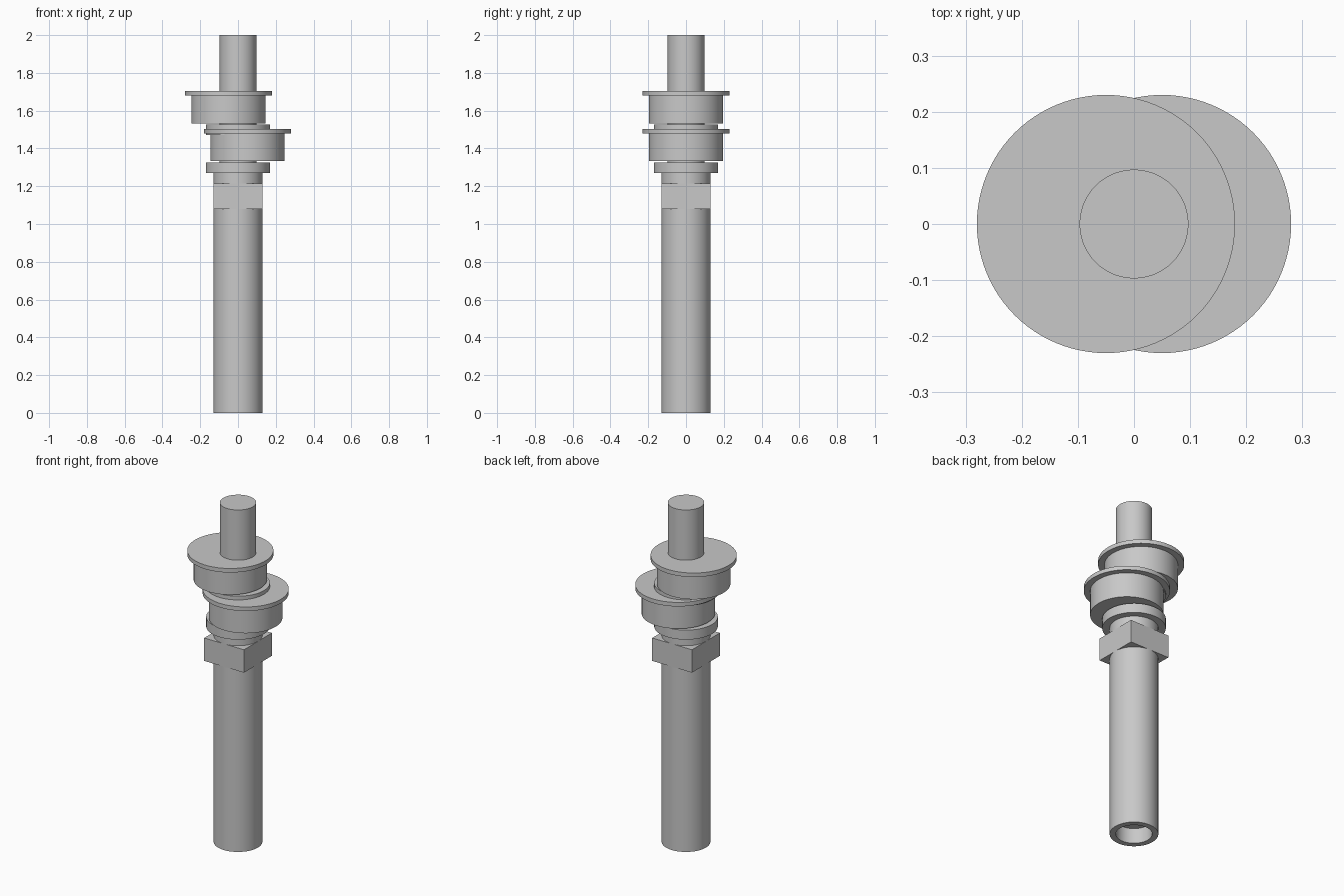
import bpy
import bmesh
import math

cube = bpy.data.objects.get("Cube")
if cube:
    bpy.data.objects.remove(cube, do_unlink=True)

# Single plain metal colour
metal = bpy.data.materials.new("grey_metal")
metal.use_nodes = True
GREY = (0.58, 0.58, 0.58, 1)
metal.diffuse_color = GREY
metal.node_tree.nodes["Principled BSDF"].inputs["Base Color"].default_value = GREY


def finish(name, bm, x=0.0):
    """Turn a bmesh into a shaded, coloured object."""
    bmesh.ops.recalc_face_normals(bm, faces=bm.faces)
    mesh = bpy.data.meshes.new(name)
    bm.to_mesh(mesh)
    bm.free()
    mesh.shade_smooth()
    mesh.set_sharp_from_angle(angle=math.radians(30))
    mesh.materials.append(metal)
    obj = bpy.data.objects.new(name, mesh)
    obj.location.x = x
    bpy.context.collection.objects.link(obj)
    return obj


def lathe(name, profile, x=0.0, closed=False, steps=96):
    """Spin a (radius, height) profile about a vertical axis at x."""
    bm = bmesh.new()
    verts = [bm.verts.new((r, 0, z)) for r, z in profile]
    pairs = list(zip(verts, verts[1:]))
    if closed:
        pairs.append((verts[-1], verts[0]))
    edges = [bm.edges.new(p) for p in pairs]
    bmesh.ops.spin(bm, geom=verts + edges, cent=(0, 0, 0), axis=(0, 0, 1),
                   angle=math.tau, steps=steps, use_merge=False)
    bmesh.ops.remove_doubles(bm, verts=bm.verts, dist=0.0001)
    return finish(name, bm, x)


def disc(name, radius, low, high):
    return lathe(name, [(0, low), (radius, low), (radius, high), (0, high)])


SHAFT, SLEEVE, COLLAR = 0.097, 0.13, 0.17
ECCENTRIC, FLANGE, OFFSET = 0.196, 0.23, 0.05

# Central shaft, recessed inside the open lower end of the sleeve
disc("central_shaft", SHAFT, 0.09, 2.0)
lathe("outer_sleeve", [(SHAFT, 0), (SLEEVE, 0), (SLEEVE, 1.28), (SHAFT, 1.28)],
      closed=True)

# Square block around the sleeve
bm = bmesh.new()
bmesh.ops.create_cube(bm, size=1)
bmesh.ops.scale(bm, vec=(2 * SLEEVE, 2 * SLEEVE, 0.135), verts=bm.verts)
bmesh.ops.translate(bm, vec=(0, 0, 1.148), verts=bm.verts)
finish("square_block", bm)

# Two concentric collars, each below an offset flanged drum
for level, base, side in (("lower", 1.27, 1), ("upper", 1.47, -1)):
    disc(level + "_collar", COLLAR, base, base + 0.056)
    bottom, rim, top = base + 0.063, base + 0.21, base + 0.234
    lathe(level + "_eccentric_drum",
          [(0, bottom), (ECCENTRIC, bottom), (ECCENTRIC, rim),
           (FLANGE, rim), (FLANGE, top), (0, top)], x=side * OFFSET)
